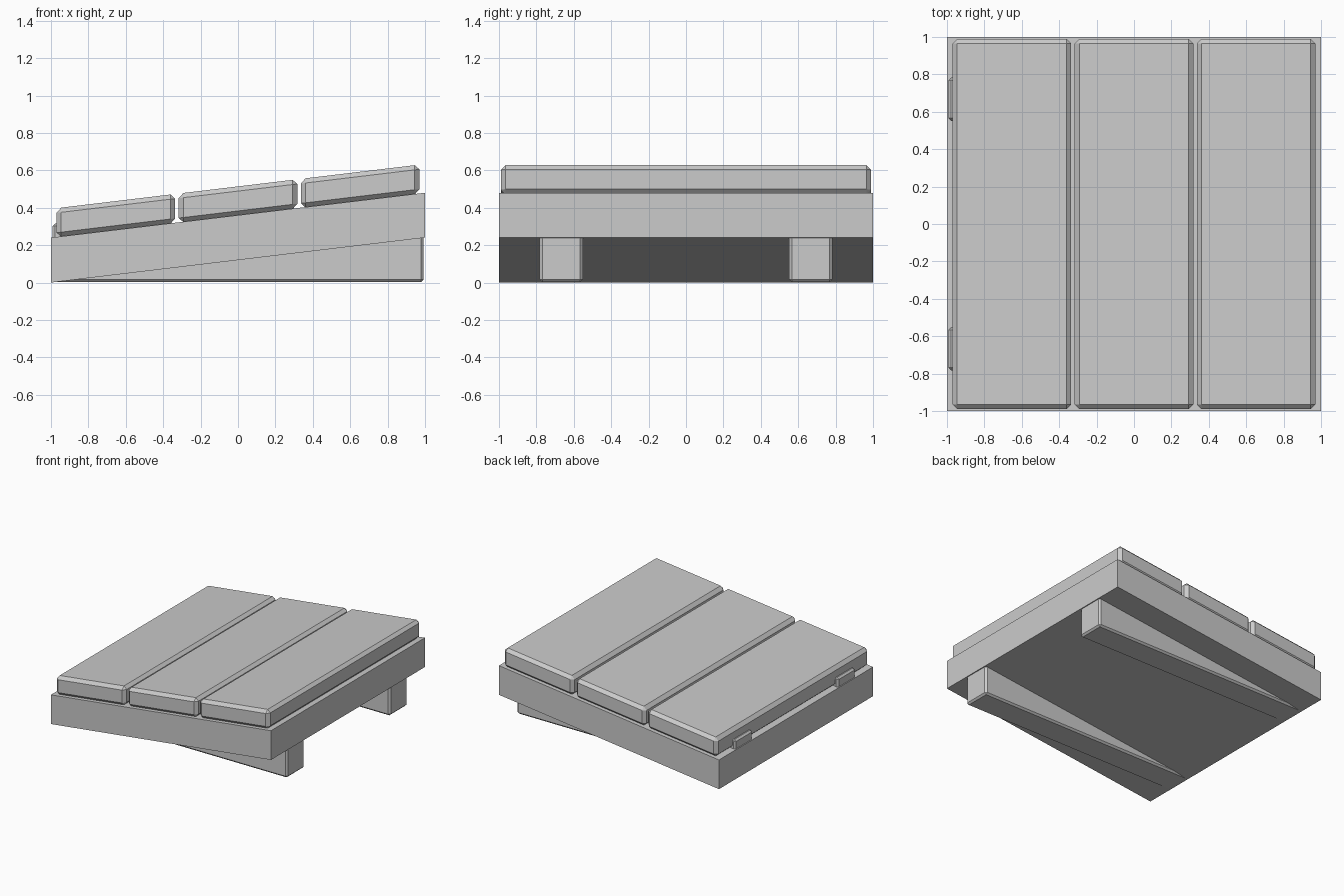
import bpy
import bmesh

SLOPE = 0.12  # rise of the ramp along x

cube = bpy.data.objects.get("Cube")
if cube:
    bpy.data.objects.remove(cube, do_unlink=True)

grey = bpy.data.materials.new("light_grey")
grey.use_nodes = True
colour = (0.6, 0.6, 0.6, 1)
grey.diffuse_color = colour
grey.node_tree.nodes["Principled BSDF"].inputs["Base Color"].default_value = colour


def block(name, low, high, bevel=0, slope=0):
    """Chamfered box between two corners, optionally sheared up along +x."""
    bm = bmesh.new()
    bmesh.ops.create_cube(bm, size=1)
    for v in bm.verts:
        v.co = [a + (b - a) * (c + 0.5) for a, b, c in zip(low, high, v.co)]
    if bevel:
        bmesh.ops.bevel(bm, geom=bm.edges[:], offset=bevel, segments=1,
                        affect='EDGES', profile=0.5)
    for v in bm.verts:
        v.co.z += slope * (v.co.x + 1)
    mesh = bpy.data.meshes.new(name)
    bm.to_mesh(mesh)
    bm.free()
    mesh.materials.append(grey)
    obj = bpy.data.objects.new(name, mesh)
    bpy.context.collection.objects.link(obj)
    return obj


# Sloping slab
block("slab", (-1, -1, 0), (1, 1, 0.24), slope=SLOPE)

# Three chamfered planks lying across the slope
for i, x in enumerate((-0.653, 0, 0.653)):
    block(f"plank_{i + 1}", (x - 0.317, -0.99, 0.238), (x + 0.317, 0.99, 0.394),
          bevel=0.025, slope=SLOPE)

# Two level beams under the slab, their low ends poking out above it
for name, y in (("front_beam", -0.667), ("back_beam", 0.667)):
    block(name, (-0.993, y - 0.115, 0.003), (0.993, y + 0.115, 0.315), bevel=0.014)
